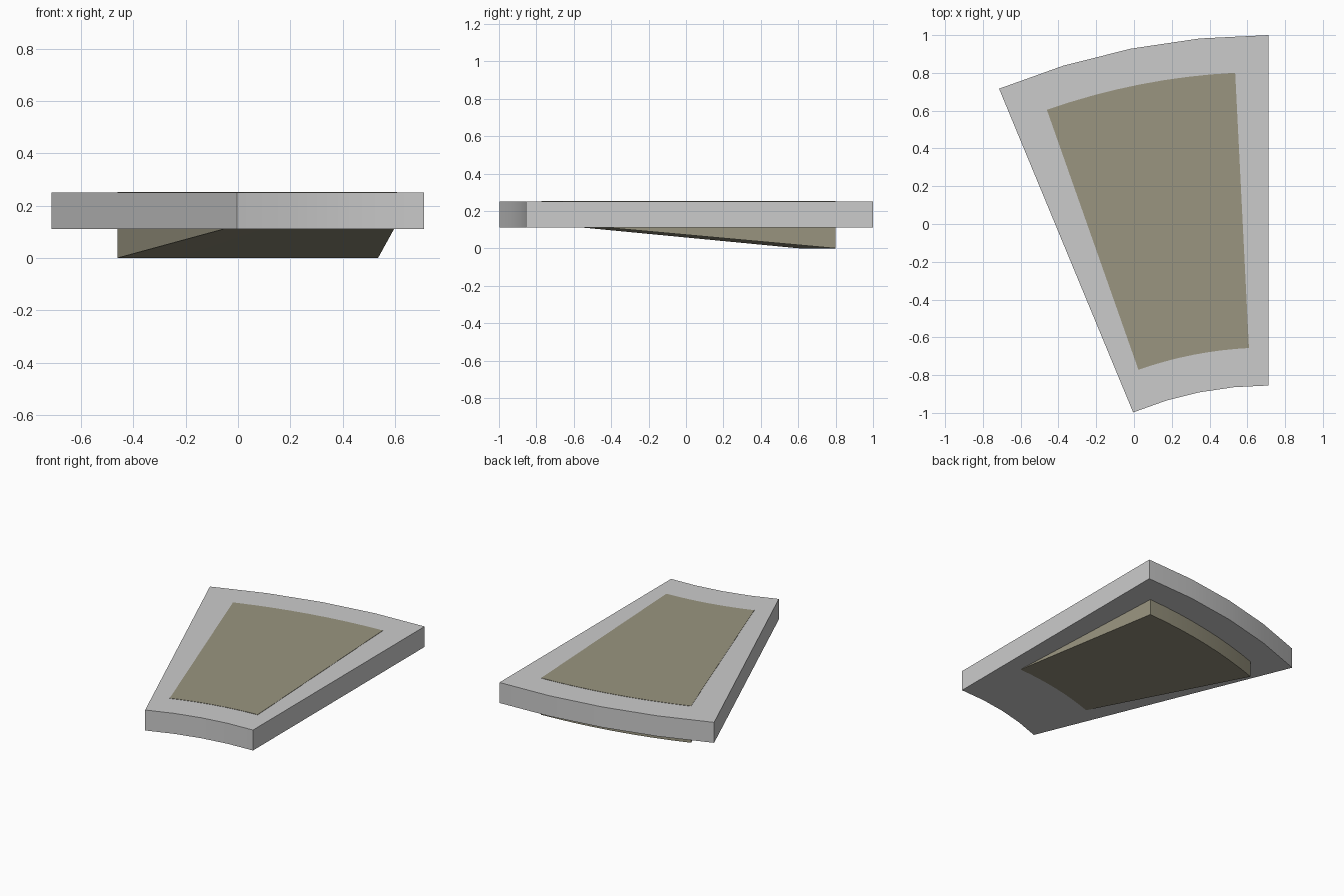
import bpy, bmesh
from math import sin, cos, radians

if "Cube" in bpy.data.objects:
    bpy.data.objects.remove(bpy.data.objects["Cube"])

CX, CY = 0.712, -2.727  # shared centre of all arcs


def ring_sector(name, r_in, r_out, a0, a1, segs, top, bot_in, bot_out):
    """Solid wedge of a ring; angles are measured from +y towards -x."""
    bm = bmesh.new()

    def vert(r, a, z):
        return bm.verts.new((CX - r * sin(a), CY + r * cos(a), z))

    outline = []
    for i in range(segs + 1):
        a = radians(a0 + (a1 - a0) * i / segs)
        outline.append((r_out, a, bot_out))
    for i in range(segs, -1, -1):
        a = radians(a0 + (a1 - a0) * i / segs)
        outline.append((r_in, a, bot_in))
    upper = [vert(r, a, top) for r, a, z in outline]
    lower = [vert(r, a, z) for r, a, z in outline]
    n = len(outline)
    for i in range(n):
        j = (i + 1) % n
        bm.faces.new((lower[i], lower[j], upper[j], upper[i]))
    # top and bottom as quad strips between the two arcs
    for ring in (upper, lower):
        for i in range(segs):
            bm.faces.new((ring[i], ring[i + 1], ring[n - 2 - i], ring[n - 1 - i]))
    bmesh.ops.recalc_face_normals(bm, faces=bm.faces[:])
    mesh = bpy.data.meshes.new(name)
    bm.to_mesh(mesh)
    bm.free()
    obj = bpy.data.objects.new(name, mesh)
    bpy.context.collection.objects.link(obj)
    return obj


# Grey curved slab
slab = ring_sector("slab", 1.872, 3.727, 0, 22.5, 4, 0.25, 0.11, 0.11)

# Olive inlay: flush on top, its sloping underside pokes out below the slab
inlay = ring_sector("sloped_inlay", 2.073, 3.532, 2.86, 19.4, 8, 0.252, 0.132, 0.0)
olive = bpy.data.materials.new("olive")
olive.diffuse_color = (0.32, 0.30, 0.215, 1)
olive.use_nodes = True
olive.node_tree.nodes["Principled BSDF"].inputs["Base Color"].default_value = olive.diffuse_color
inlay.data.materials.append(olive)

# Soft shading along the arcs, sharp at the corners
for obj in (slab, inlay):
    bpy.context.view_layer.objects.active = obj
    obj.select_set(True)
bpy.ops.object.shade_smooth_by_angle(angle=radians(30))
